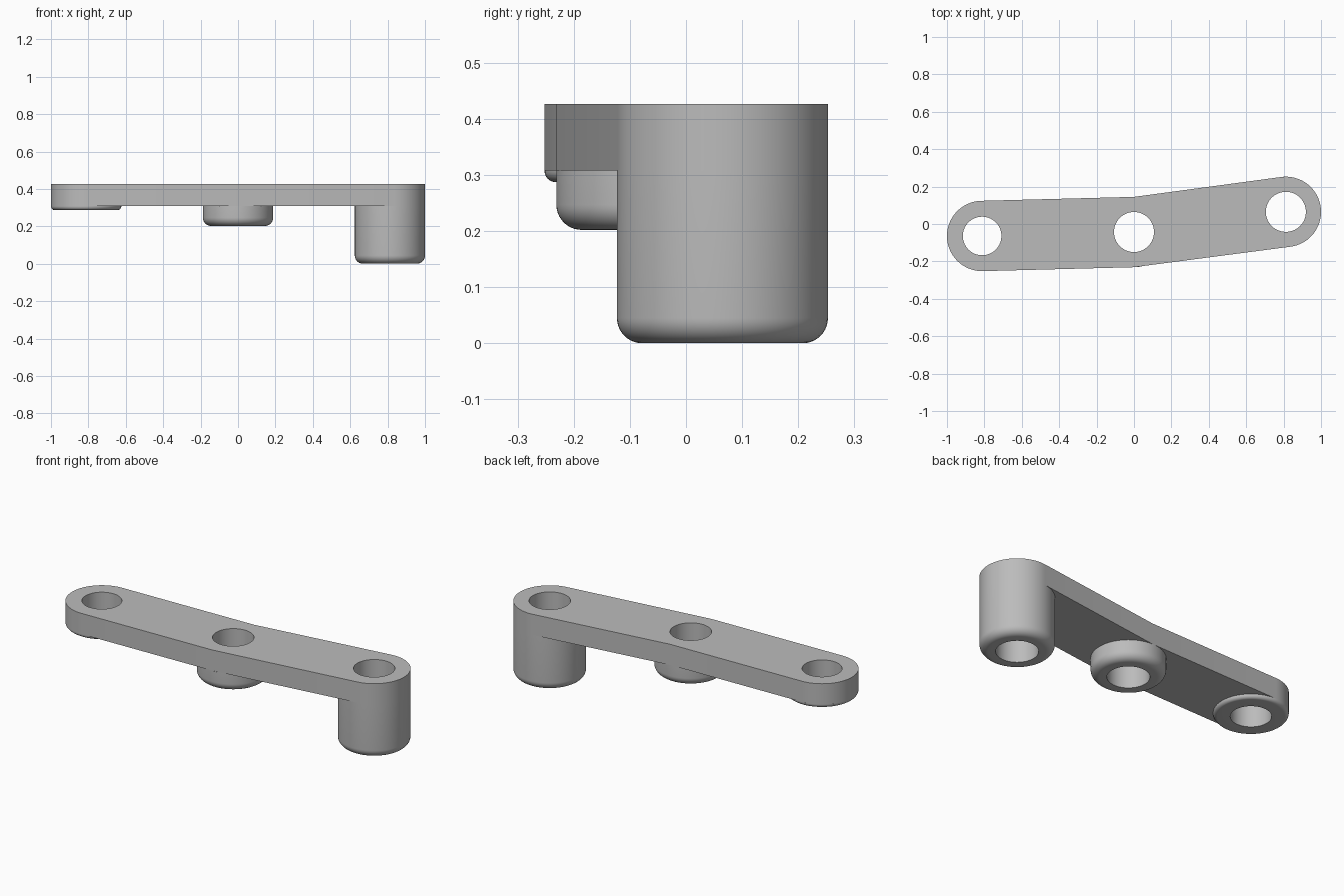
import bpy, bmesh
from math import sin, cos, pi, radians, atan2

if "Cube" in bpy.data.objects:
    bpy.data.objects.remove(bpy.data.objects["Cube"], do_unlink=True)

TOP, UNDER, R = 0.426, 0.308, 0.188
SEG = 96
# name: centre x, centre y, bottom height, fillet, hole radius
BOSSES = {
    "short_boss": (-0.812, -0.064, 0.287, 0.02, 0.103),
    "middle_boss": (0.0, -0.043, 0.202, 0.045, 0.107),
    "tall_boss": (0.812, 0.065, 0.0, 0.045, 0.107),
}

grey = bpy.data.materials.new("light grey")
grey.use_nodes = True
colour = (0.5, 0.5, 0.5, 1)
grey.diffuse_color = colour
grey.node_tree.nodes["Principled BSDF"].inputs["Base Color"].default_value = colour


def make_object(name, bm):
    bmesh.ops.recalc_face_normals(bm, faces=bm.faces)
    mesh = bpy.data.meshes.new(name)
    bm.to_mesh(mesh)
    bm.free()
    mesh.materials.append(grey)
    obj = bpy.data.objects.new(name, mesh)
    bpy.context.collection.objects.link(obj)
    return obj


def smooth(obj):
    bpy.ops.object.select_all(action="DESELECT")
    obj.select_set(True)
    bpy.context.view_layer.objects.active = obj
    bpy.ops.object.shade_smooth_by_angle(angle=radians(30))


def lathe(name, x, y, profile):
    """Spin an (r, z) profile round a vertical axis at x, y."""
    bm = bmesh.new()
    rings = [[bm.verts.new((x + r * cos(2 * pi * i / SEG), y + r * sin(2 * pi * i / SEG), z))
              for i in range(SEG)] for r, z in profile]
    for a, b in zip(rings, rings[1:]):
        for i in range(SEG):
            j = (i + 1) % SEG
            bm.faces.new((a[i], a[j], b[j], b[i]))
    return make_object(name, bm)


def arc(x, y, start):
    """Half circle of outline points, anticlockwise from the start angle."""
    n = SEG // 2
    return [(x + R * cos(start + pi * i / n), y + R * sin(start + pi * i / n))
            for i in range(n + 1)]


# Arm plate: two rounded ends joined through a slight bend at the middle
(lx, ly, *_), (mx, my, *_), (rx, ry, *_) = BOSSES.values()
left_tilt = atan2(my - ly, mx - lx)
right_tilt = atan2(ry - my, rx - mx)
outline = (arc(lx, ly, pi / 2 + left_tilt) + [(mx, my - R)]
           + arc(rx, ry, right_tilt - pi / 2) + [(mx, my + R)])
bm = bmesh.new()
base = bm.faces.new([bm.verts.new((x, y, UNDER)) for x, y in outline])
top = bmesh.ops.extrude_face_region(bm, geom=[base], use_keep_orig=True)["geom"]
bmesh.ops.translate(bm, vec=(0, 0, TOP - UNDER),
                    verts=[v for v in top if isinstance(v, bmesh.types.BMVert)])
plate = make_object("arm_plate", bm)

# Bosses below the plate, with filleted feet, and the bores through the plate
for name, (x, y, bottom, fillet, hole) in BOSSES.items():
    steps = [i / 10 * pi / 2 for i in range(11)]
    foot = [(R - fillet + fillet * cos(t), bottom + fillet - fillet * sin(t)) for t in steps]
    profile = [(R, UNDER)] + foot + [(hole, bottom), (hole, UNDER)]
    smooth(lathe(name, x, y, profile))

    cutter = lathe(name + "_bore_cutter", x, y,
                   [(0.0001, UNDER - 0.1), (hole, UNDER - 0.1), (hole, TOP + 0.1), (0.0001, TOP + 0.1)])
    bm = bmesh.new()
    bm.from_mesh(cutter.data)
    bmesh.ops.remove_doubles(bm, verts=bm.verts, dist=0.001)
    bmesh.ops.recalc_face_normals(bm, faces=bm.faces)
    bm.to_mesh(cutter.data)
    bm.free()
    cut = plate.modifiers.new("bore", "BOOLEAN")
    cut.operation, cut.solver, cut.object = "DIFFERENCE", "EXACT", cutter
    bpy.context.view_layer.objects.active = plate
    bpy.ops.object.modifier_apply(modifier=cut.name)
    bpy.data.objects.remove(cutter, do_unlink=True)

smooth(plate)
